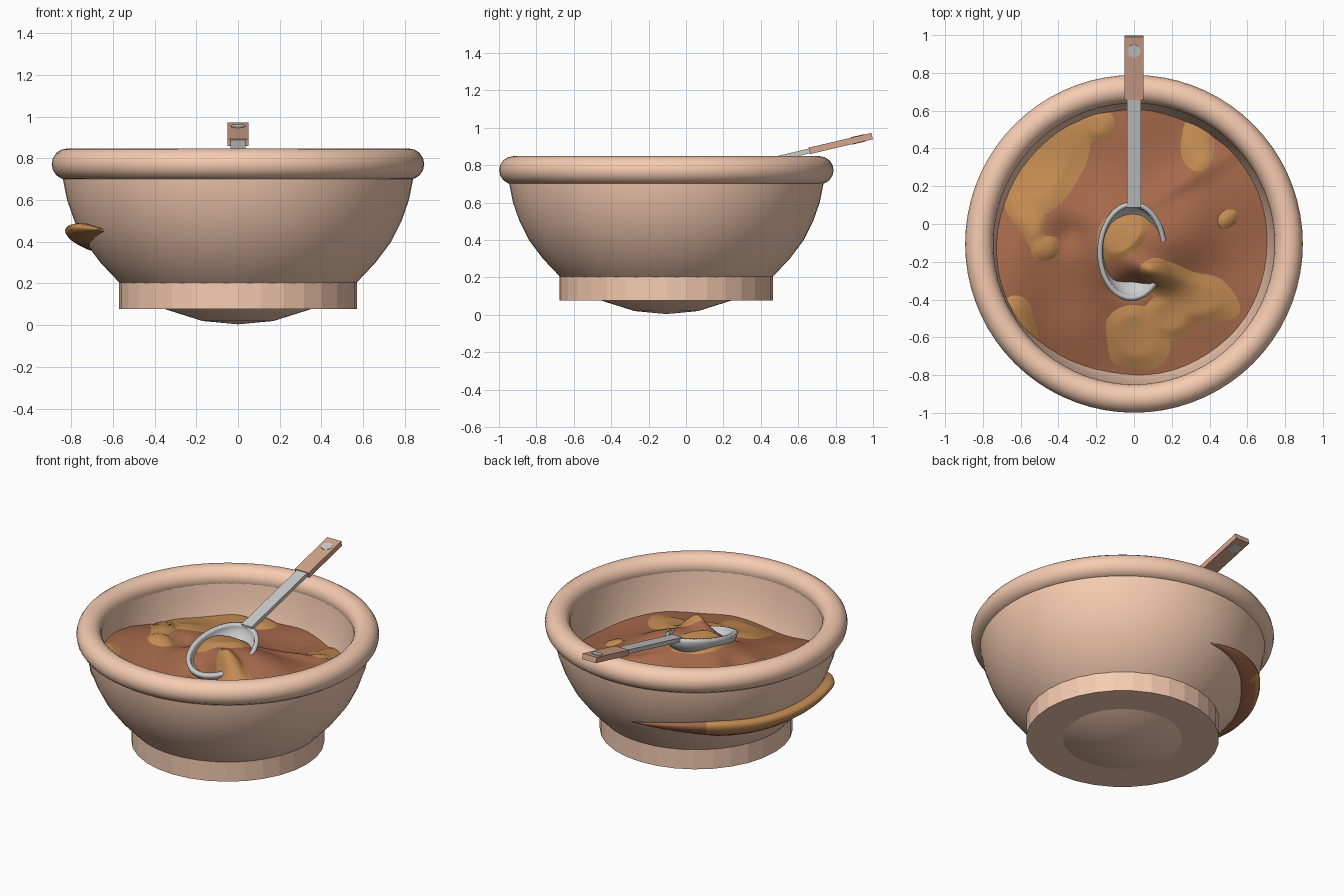
import bpy, bmesh, math
from mathutils import Vector, Matrix, noise

if "Cube" in bpy.data.objects:
    bpy.data.objects.remove(bpy.data.objects["Cube"])

CY = -0.105  # bowl centre in y


def mat(name, rgb):
    m = bpy.data.materials.new(name)
    m.diffuse_color = (*rgb, 1)
    m.use_nodes = True
    m.node_tree.nodes["Principled BSDF"].inputs["Base Color"].default_value = m.diffuse_color
    return m


CLAY = mat("clay", (0.92, 0.60, 0.44))
BROWN = mat("brown_stew", (0.38, 0.14, 0.07))
TAN = mat("tan_stew", (0.55, 0.26, 0.085))
WOOD = mat("wood", (0.66, 0.38, 0.26))


def make(name, verts, faces, mats=(), angle=40):
    me = bpy.data.meshes.new(name)
    me.from_pydata(verts, [], faces)
    bm = bmesh.new()
    bm.from_mesh(me)
    bmesh.ops.remove_doubles(bm, verts=bm.verts, dist=1e-5)
    bmesh.ops.recalc_face_normals(bm, faces=bm.faces)
    bm.to_mesh(me)
    bm.free()
    ob = bpy.data.objects.new(name, me)
    bpy.context.collection.objects.link(ob)
    for m in mats:
        me.materials.append(m)
    smooth(ob, angle)
    return ob


def smooth(ob, angle):
    if angle:
        bpy.ops.object.select_all(action='DESELECT')
        bpy.context.view_layer.objects.active = ob
        ob.select_set(True)
        bpy.ops.object.shade_smooth_by_angle(angle=math.radians(angle))


def lathe(name, prof, n, mats, angle=40, closed=False):
    verts, faces, k = [], [], len(prof)
    for i in range(n):
        a = 2 * math.pi * i / n
        verts += [(r * math.cos(a), CY + r * math.sin(a), z) for r, z in prof]
    for i in range(n):
        for j in range(k if closed else k - 1):
            p, q, j2 = i * k, (i + 1) % n * k, (j + 1) % k
            faces.append((p + j, q + j, q + j2, p + j2))
    return make(name, verts, faces, mats, angle)


# Bowl wall: outside profile up, inside profile down
OUTER = [(0, .004), (.17, .02), (.36, .08), (.48, .14), (.57, .205), (.66, .30),
         (.735, .40), (.785, .50), (.82, .60), (.84, .70), (.845, .77)]
INNER = [(.75, .77), (.74, .68), (.72, .58), (.695, .48), (.64, .37), (.55, .26), (.38, .15), (0, .08)]
lathe("bowl", OUTER + INNER, 64, [CLAY], 50)

# Rounded rim
lathe("bowl_rim", [(.819 + .075 * math.cos(t * math.pi / 8), .773 + .075 * math.sin(t * math.pi / 8))
                   for t in range(16)], 72, [CLAY], 60, closed=True)

# Foot with flat facets
lathe("bowl_foot", [(0, .205), (.57, .205), (.57, .077), (0, .077)], 32, [CLAY], 0)


def bump(x, y, cx, cy, sx, sy, rot=0):
    c, s = math.cos(rot), math.sin(rot)
    u, v = (x - cx) * c + (y - cy) * s, -(x - cx) * s + (y - cy) * c
    return math.exp(-(u / sx) ** 2 - (v / sy) ** 2)


# Mounds in the stew: height, then x, y, size along, size across, turn
MOUNDS = [(.13, -.68, -.32, .22, .38, 0), (.09, .22, -.10, .24, .22, 0), (.08, .09, -.25, .13, .06, -.4),
          (.13, -.10, -.06, .36, .34, 0), (.04, -.45, .10, .12, .22, 0), (-.07, -.01, -.34, .09, .05, 0),
          (.03, .30, .25, .30, .05, .55), (-.05, .05, -.85, .5, .25, 0), (-.04, -.34, -.05, .09, .09, 0)]


def stew_height(x, y):
    z = .525 + .035 * noise.noise(Vector((x * 2.6, y * 2.6, 2)))
    return z + sum(m[0] * bump(x, y, *m[1:]) for m in MOUNDS)


# Patches where the tan layer shows: x, y, size along, size across, turn
PATCHES = [(-.47, .36, .24, .34, -.45), (-.58, .05, .09, .22, .3), (-.47, -.13, .10, .06, 0),
           (.30, -.38, .30, .15, -.4), (.13, -.27, .14, .08, -.4),
           (.0, -.60, .17, .20, .8), (.18, -.48, .16, .16, 0), (.34, .43, .12, .17, -.3),
           (-.60, -.52, .10, .18, .3), (-.08, -.06, .10, .18, -.6), (.49, .03, .05, .07, 0),
           (-.18, .53, .10, .12, 0)]


def tan_height(x, y):
    n = noise.noise_vector(Vector((x * 4, y * 4, 9))) * .06
    f = max(bump(x + n.x, y + n.y, *p) for p in PATCHES)
    return stew_height(x, y) + .07 * (min(f, .72) - .42)


def disc(name, height, m):
    rings, n = 44, 120
    pts = [(.735 * i / rings, 2 * math.pi * j / n) for i in range(rings + 1) for j in range(n)]
    verts = []
    for r, a in pts:
        x, y = r * math.cos(a), CY + r * math.sin(a)
        verts.append((x, y, height(x, y)))
    faces = [(i * n + j, (i + 1) * n + j, (i + 1) * n + (j + 1) % n, i * n + (j + 1) % n)
             for i in range(rings) for j in range(n)]
    return make(name, verts, faces, [m], 180)


# Two interleaved layers of stew
disc("stew_brown", stew_height, BROWN)
disc("stew_tan", tan_height, TAN)


def wall_radius(z):
    for (r0, z0), (r1, z1) in zip(OUTER, OUTER[1:]):
        if z0 <= z <= z1:
            return r0 + (r1 - r0) * (z - z0) / (z1 - z0)


# Spill running round the outside left of the bowl, its outer lip curling up
verts, faces, N, K = [], [], 60, 16
for i in range(N + 1):
    t = i / N
    a = math.radians(94 + 118 * t)
    taper = min(1, t / .35, (1 - t) / .12 + .12) ** .7
    h = (.03 + .035 * math.sin(math.pi * t ** .8)) * taper
    d = (.045 + .045 * t) * taper
    zc = .42 + .015 * math.sin(t * 9) + .03 * max(0, t - .8) / .2
    for k in range(K):
        b = 2 * math.pi * k / K
        z = zc + h * math.cos(b)
        r = wall_radius(z) + d * math.sin(b)
        verts.append((r * math.cos(a), CY + r * math.sin(a), z + .15 * d * math.sin(b)))
for i in range(N):
    for k in range(K):
        faces.append((i * K + k, i * K + (k + 1) % K, (i + 1) * K + (k + 1) % K, (i + 1) * K + k))
faces += [tuple(range(K)), tuple(range(N * K, N * K + K))]
spill = make("spill", verts, faces, [BROWN, TAN], 60)
for p in spill.data.polygons:
    x, y, z = p.center
    t = (math.degrees(math.atan2(y - CY, x)) % 360 - 94) / 118
    if t > .3 and z > .40:
        p.material_index = 1

# Spoon frame: local y runs along the sloping handle line
TILT = math.atan(.235)
SPOON = Matrix.Translation((0, 0, .722)) @ Matrix.Rotation(TILT, 4, 'X')
S = 1 / math.cos(TILT)


def bar(name, y0, y1, w, z0, z1, mats=()):
    verts = [(x, y * S, z) for z in (z0, z1) for x, y in ((-w, y0), (w, y0), (w, y1), (-w, y1))]
    faces = [(0, 1, 2, 3), (4, 5, 6, 7)] + [(i, (i + 1) % 4, (i + 1) % 4 + 4, i + 4) for i in range(4)]
    ob = make(name, verts, faces, mats, 0)
    ob.matrix_world = SPOON
    return ob


bar("spoon_shaft", .09, .70, .037, -.014, .012)
bar("spoon_handle", .66, .995, .05, -.018, .017, [WOOD])

# Rivet through the handle
bpy.ops.mesh.primitive_cylinder_add(vertices=24, radius=.035, depth=.04)
rivet = bpy.context.object
rivet.name = "handle_rivet"
rivet.matrix_world = SPOON @ Matrix.Translation((0, .92 * S, -.0005))
smooth(rivet, 40)

# Scoop: half ellipsoid, rolled so its right edge sinks into the stew
verts, faces, N, K = [], [], 48, 10
for i in range(K + 1):
    e = math.pi / 2 * i / K
    for j in range(N):
        a = 2 * math.pi * j / N
        verts.append((.185 * math.cos(a) * math.cos(e), .27 * math.sin(a) * math.cos(e), -.13 * math.sin(e)))
for i in range(K):
    for j in range(N):
        faces.append((i * N + j, i * N + (j + 1) % N, (i + 1) * N + (j + 1) % N, (i + 1) * N + j))
scoop = make("spoon_scoop", verts, faces, (), 50)
scoop.matrix_world = SPOON @ Matrix.Translation((-.01, -.145 * S, 0)) @ Matrix.Rotation(.12, 4, 'Y')
wall = scoop.modifiers.new("wall", 'SOLIDIFY')
wall.thickness = .026
wall.offset = -1
